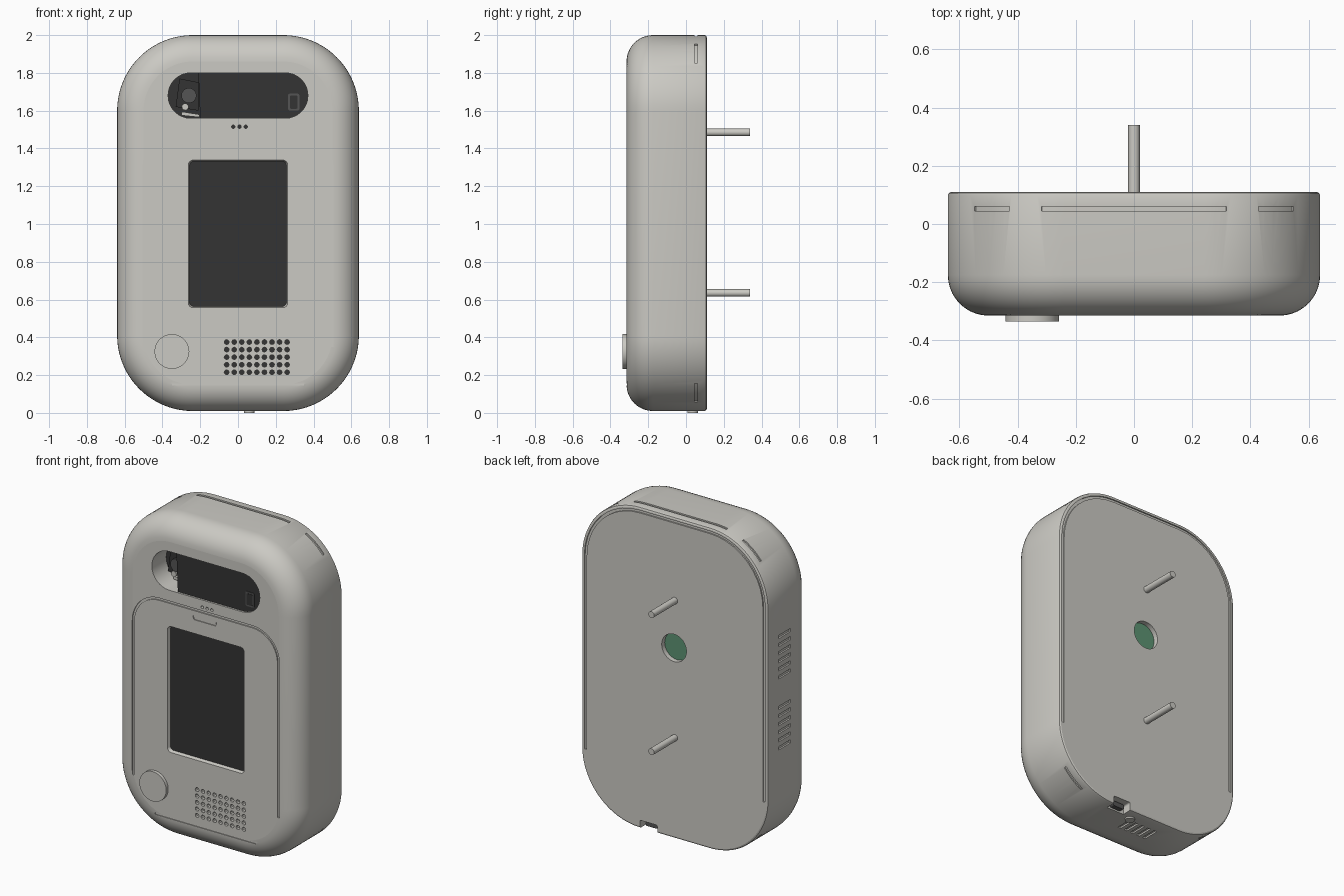
import bpy, bmesh
from math import sin, cos, pi
from mathutils import Vector

old = bpy.data.objects.get("Cube")
if old:
    bpy.data.objects.remove(old, do_unlink=True)


def material(name, rgb):
    m = bpy.data.materials.new(name)
    m.use_nodes = True
    m.diffuse_color = (*rgb, 1)
    bsdf = m.node_tree.nodes["Principled BSDF"]
    bsdf.inputs["Base Color"].default_value = (*rgb, 1)
    bsdf.inputs["Roughness"].default_value = 0.6
    return m


SHELL, DARK, GREEN, GREY = range(4)
MATS = [material("warm_grey_plastic", (0.60, 0.59, 0.55)),
        material("black_glass", (0.034, 0.034, 0.034)),
        material("green_board", (0.11, 0.29, 0.17)),
        material("dark_grey", (0.09, 0.09, 0.09))]
FRONT, BACK = -0.315, 0.11


# ---- shape helpers: outlines are (x, z) lists ----
def rounded(x0, x1, z0, z1, r_top, r_bottom=None, n=8):
    rb = r_top if r_bottom is None else r_bottom
    corners = [(x1 - rb, z0 + rb, rb, -1), (x1 - r_top, z1 - r_top, r_top, 0),
               (x0 + r_top, z1 - r_top, r_top, 1), (x0 + rb, z0 + rb, rb, 2)]
    return [(cx + r * cos((q + i / n) * pi / 2), cz + r * sin((q + i / n) * pi / 2))
            for cx, cz, r, q in corners for i in range(n + 1)]


def circle(x, z, r, n=12):
    return [(x + r * cos(2 * pi * i / n), z + r * sin(2 * pi * i / n)) for i in range(n)]


def loft(bm, rings, cap_mat=SHELL, mat=SHELL):
    """Skin equal-length vertex rings; the last cap takes cap_mat."""
    rows = [[bm.verts.new(p) for p in ring] for ring in rings]
    n = len(rows[0])
    faces = [bm.faces.new((a[i], a[(i + 1) % n], b[(i + 1) % n], b[i]))
             for a, b in zip(rows, rows[1:]) for i in range(n)]
    faces.append(bm.faces.new(rows[0]))
    last = bm.faces.new(rows[-1])
    for f in faces:
        f.material_index = mat
    last.material_index = cap_mat


def prism(bm, outline, y0, y1, cap_mat=SHELL, mat=SHELL, end=None):
    loft(bm, [[(x, y0, z) for x, z in outline],
              [(x, y1, z) for x, z in (end or outline)]], cap_mat, mat)


def groove(bm, path, axis, w=0.007):
    """Square channel swept along a path; axis is the surface or plane normal."""
    pts, axis, rings = [Vector(p) for p in path], Vector(axis), []
    for i, p in enumerate(pts):
        t = pts[min(i + 1, len(pts) - 1)] - pts[max(i - 1, 0)]
        side = t.cross(axis).normalized()
        rings.append([p + (side * a + axis * b) * w
                      for a, b in ((1, 1), (1, -1), (-1, -1), (-1, 1))])
    loft(bm, rings)


def make(name, bm, smooth=True):
    bmesh.ops.recalc_face_normals(bm, faces=bm.faces)
    me = bpy.data.meshes.new(name)
    bm.to_mesh(me)
    bm.free()
    for m in MATS:
        me.materials.append(m)
    ob = bpy.data.objects.new(name, me)
    bpy.context.collection.objects.link(ob)
    if smooth:
        shade(ob)
    return ob


def shade(ob):
    bpy.ops.object.select_all(action='DESELECT')
    ob.select_set(True)
    bpy.context.view_layer.objects.active = ob
    bpy.ops.object.shade_smooth_by_angle(angle=0.6)
    for p in ob.data.polygons:
        if abs(p.normal.y) > 0.999:
            p.use_smooth = False


def part(name, outline, y0, y1, mat):
    bm = bmesh.new()
    prism(bm, outline, y0, y1, mat, mat)
    return make(name, bm)


# ---- housing: rounded slab with a big front fillet and a small rear one ----
def slab_ring(inset, y):
    return [(x, y, z) for x, z in rounded(-0.64 + inset, 0.64 - inset, 0.01 + inset,
                                          2 - inset, 0.4 - inset, n=20)]


R, r, steps = 0.14, 0.012, 10
angles = [i / steps * pi / 2 for i in range(steps + 1)]
rings = [slab_ring(R * (1 - sin(a)), FRONT + R * (1 - cos(a))) for a in angles]
rings += [slab_ring(r * (1 - cos(a)), BACK - r + r * sin(a)) for a in angles[::5]]
bm = bmesh.new()
loft(bm, rings)
housing = make("housing", bm, smooth=False)

# ---- cutter for every recess, slot and hole ----
cut = bmesh.new()
OUT = FRONT - 0.02
# camera pocket and screen recess
window = rounded(-0.37, 0.37, 1.56, 1.80, 0.119)
prism(cut, window, OUT, FRONT + 0.14, DARK)
prism(cut, rounded(-0.27, 0.27, 0.55, 1.345, 0.03), OUT, FRONT + 0.02, DARK,
      end=rounded(-0.256, 0.256, 0.564, 1.331, 0.02))
# speaker grille and microphone holes
for col in range(9):
    for row in range(5):
        prism(cut, circle(-0.06 + col * 0.04, 0.215 + row * 0.04, 0.013, 8), OUT, FRONT + 0.03, DARK)
for x in (-0.025, 0.008, 0.041):
    prism(cut, circle(x, 1.515, 0.009), OUT, FRONT + 0.03, DARK)
# rear inspection hole and connector notch
prism(cut, circle(0.005, 1.19, 0.085, 32), BACK + 0.02, BACK - 0.03, GREEN)
prism(cut, rounded(0.12, 0.24, -0.05, 0.06, 0.01), BACK + 0.02, BACK - 0.06)


# arched grooves around the front panel and the back plate
def arch(half, top, radius, end, y, w):
    n = 10
    pts = rounded(-half, half, 0, top, radius, n=n)[n + 1:3 * (n + 1)]
    pts = [(half, end)] + pts + [(-half, end)]
    groove(cut, [(x, y, z) for x, z in pts], (0, 1, 0), w)


arch(0.498, 1.486, 0.18, 0.35, FRONT, 0.007)
arch(0.612, 1.972, 0.372, 0.4, BACK, 0.008)
groove(cut, [(-0.35, FRONT, 0.15), (0.35, FRONT, 0.15)], (0, 1, 0), 0.005)
# bracket-shaped finger mark
groove(cut, [(x, FRONT, z) for x, z in ((-0.085, 1.447), (-0.081, 1.428),
                                        (0.071, 1.428), (0.075, 1.447))], (0, 1, 0), 0.005)
# interrupted seam slots around the rim
rim = rounded(-0.64, 0.64, 0.01, 2, 0.4, n=32)
rules = [lambda x, z: abs(x) < 0.325 and z > 1]
for s in (1, -1):
    rules.append(lambda x, z, s=s: s * x > 0.42 and z > 1.85)
    rules.append(lambda x, z, s=s: s * x > 0.42 and z < 0.17)
for rule in rules:
    groove(cut, [(x, 0.053, z) for x, z in rim if rule(x, z)], (0, 1, 0), 0.008)
# side vents in two groups, and bottom vents
for base in (0.70, 1.14):
    for i in range(6):
        z = base + i * 0.05
        groove(cut, [(-0.64, -0.11, z), (-0.64, 0.01, z)], (1, 0, 0), 0.010)
for i in range(5):
    x = -0.14 + i * 0.045
    groove(cut, [(x, -0.08, 0.01), (x, 0.02, 0.01)], (0, 0, 1), 0.010)

cutter = make("recess_cutter", cut, smooth=False)
cutter.hide_render = True
mod = housing.modifiers.new("recesses", 'BOOLEAN')
mod.operation, mod.solver, mod.object = 'DIFFERENCE', 'EXACT', cutter
deps = bpy.context.evaluated_depsgraph_get()
housing.data = bpy.data.meshes.new_from_object(housing.evaluated_get(deps))
housing.modifiers.clear()
bpy.data.objects.remove(cutter, do_unlink=True)
shade(housing)

# ---- camera window ----
part("window_glass", [(max(x, -0.2), z) for x, z in
                      rounded(-0.2, 0.37, 1.56, 1.80, 0.119)[:18]] +
     [(-0.21, 1.80), (-0.2, 1.56)], FRONT + 0.012, FRONT + 0.139, DARK)
part("camera_module", [(-0.33, 1.62), (-0.21, 1.60), (-0.21, 1.75), (-0.31, 1.77)],
     FRONT + 0.10, FRONT + 0.139, DARK)
part("camera_lens", circle(-0.26, 1.68, 0.04, 24), FRONT + 0.08, FRONT + 0.11, GREY)
part("camera_light", circle(-0.28, 1.62, 0.018, 16), FRONT + 0.085, FRONT + 0.139, SHELL)
part("camera_bracket", [(-0.30, 1.575), (-0.205, 1.565), (-0.205, 1.58), (-0.30, 1.595)],
     FRONT + 0.11, FRONT + 0.139, SHELL)
part("sensor_frame", rounded(0.265, 0.325, 1.60, 1.69, 0.01), FRONT + 0.008, FRONT + 0.013, GREY)
part("sensor_glass", rounded(0.275, 0.315, 1.61, 1.68, 0.006), FRONT + 0.005, FRONT + 0.009, DARK)

# ---- front button, rear mounting pins, connector, bottom button ----
part("front_button", circle(-0.35, 0.325, 0.092, 48), FRONT - 0.02, FRONT + 0.01, SHELL)
for name, z in (("upper_pin", 1.485), ("lower_pin", 0.635)):
    part(name, circle(0, z, 0.02, 24), BACK - 0.01, 0.34, SHELL)
part("connector", rounded(0.14, 0.22, 0.02, 0.05, 0.01), BACK - 0.061, BACK - 0.03, GREY)
bm = bmesh.new()
loft(bm, [[(x, y, z) for x, y in circle(0.06, 0.035, 0.028, 24)] for z in (0.02, 0)])
make("bottom_button", bm)
